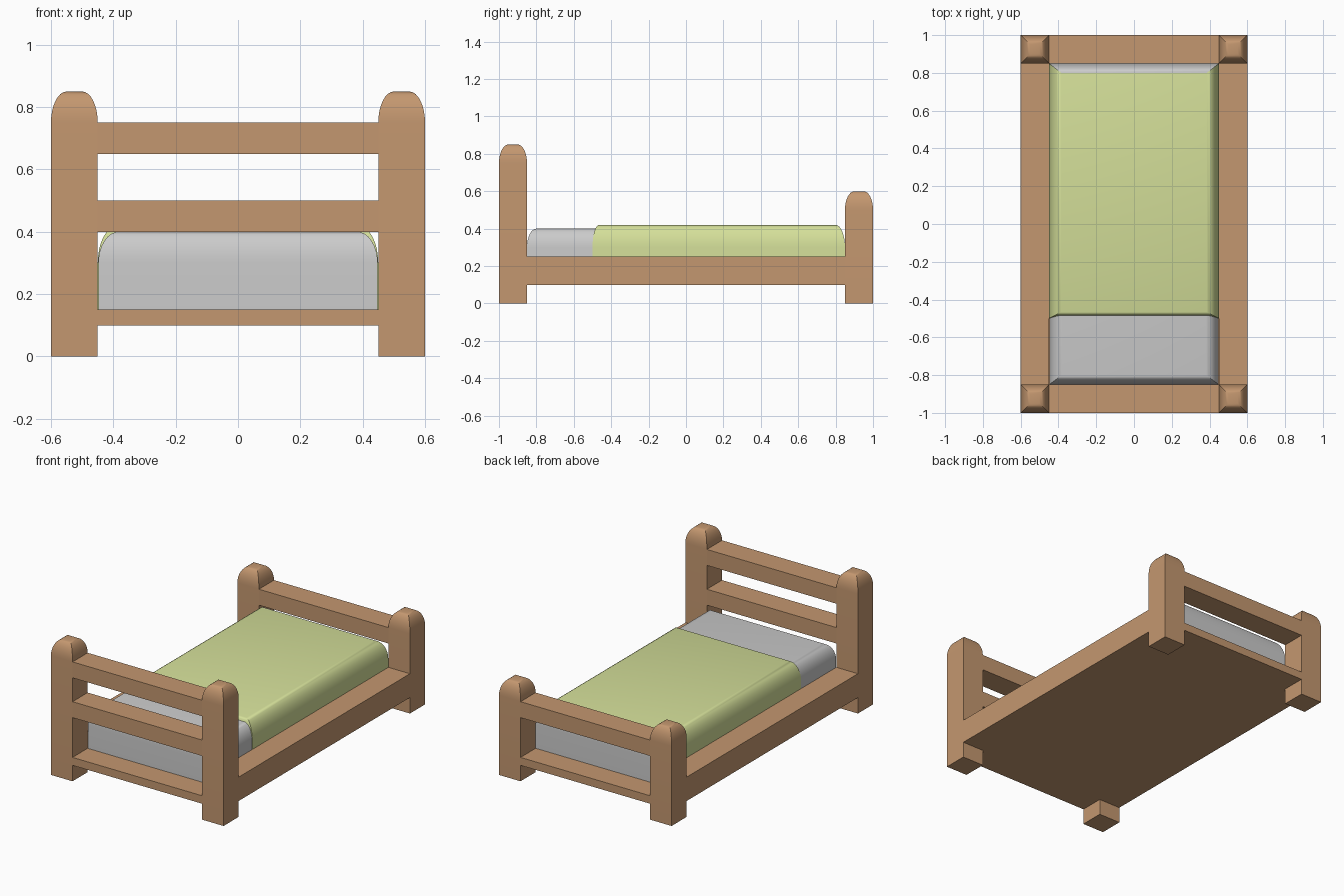
import bpy, math

if "Cube" in bpy.data.objects:
    bpy.data.objects.remove(bpy.data.objects["Cube"])


def material(name, color):
    m = bpy.data.materials.new(name)
    m.diffuse_color = (*color, 1)
    m.use_nodes = True
    m.node_tree.nodes["Principled BSDF"].inputs["Base Color"].default_value = m.diffuse_color
    return m


WOOD = material("wood", (0.55, 0.31, 0.16))
GREEN = material("green_cloth", (0.66, 0.74, 0.32))
GREY = material("grey_cloth", (0.6, 0.6, 0.6))


def block(name, x, y, z, mats=(), inset=None, rise=0.1, steps=8):
    """Box from (min, max) ranges; inset = (x, y_min, y_max) rounds the top by elliptical rings."""
    rings = [(0, z[0])]
    if inset:
        for i in range(steps + 1):
            a = math.pi / 2 * i / steps
            rings.append((1 - math.cos(a), z[1] - rise + rise * math.sin(a)))
    else:
        rings.append((0, z[1]))
    ix, ia, ib = inset or (0, 0, 0)
    verts, faces = [], []
    for k, h in rings:
        x0, x1 = x[0] + ix * k, x[1] - ix * k
        y0, y1 = y[0] + ia * k, y[1] - ib * k
        verts += [(x0, y0, h), (x1, y0, h), (x1, y1, h), (x0, y1, h)]
    for r in range(len(rings) - 1):
        for s in range(4):
            t = (s + 1) % 4
            faces.append((4 * r + s, 4 * r + t, 4 * r + 4 + t, 4 * r + 4 + s))
    n = len(verts)
    faces += [(3, 2, 1, 0), (n - 4, n - 3, n - 2, n - 1)]
    me = bpy.data.meshes.new(name)
    me.from_pydata(verts, [], faces)
    for m in mats:
        me.materials.append(m)
    ob = bpy.data.objects.new(name, me)
    bpy.context.collection.objects.link(ob)
    if inset:
        bpy.ops.object.select_all(action='DESELECT')
        ob.select_set(True)
        bpy.context.view_layer.objects.active = ob
        bpy.ops.object.shade_smooth_by_angle(angle=math.radians(30))
    return ob


HEAD, FOOT = (-1, -0.85), (0.85, 1)
INNER = (-0.45, 0.45)

# Posts with domed tops and long side rails
for side, x in (("left", (-0.6, -0.45)), ("right", (0.45, 0.6))):
    block("head_post_" + side, x, HEAD, (0, 0.85), [WOOD], (0.05, 0.05, 0.05))
    block("foot_post_" + side, x, FOOT, (0, 0.6), [WOOD], (0.05, 0.05, 0.05))
    block("side_rail_" + side, x, (-0.85, 0.85), (0.1, 0.25), [WOOD])

# Base slab and cross rails
block("base_slab", INNER, (-1, 1), (0.1, 0.15), [WOOD])
block("head_rail_top", INNER, HEAD, (0.65, 0.75), [WOOD])
block("head_rail_middle", INNER, HEAD, (0.4, 0.5), [WOOD])
block("foot_rail", INNER, FOOT, (0.4, 0.5), [WOOD])

# Mattress
block("mattress", (-0.448, 0.448), (-0.85, 0.848), (0.15, 0.4), [GREY], (0.065, 0.05, 0.05))

# Blanket, with its foot end in grey
blanket = block("blanket", INNER, (-0.5, 0.85), (0.15, 0.42), [GREEN, GREY], (0.065, 0.035, 0.05), 0.12)
for p in blanket.data.polygons:
    if p.normal.y > 0.1:
        p.material_index = 1
